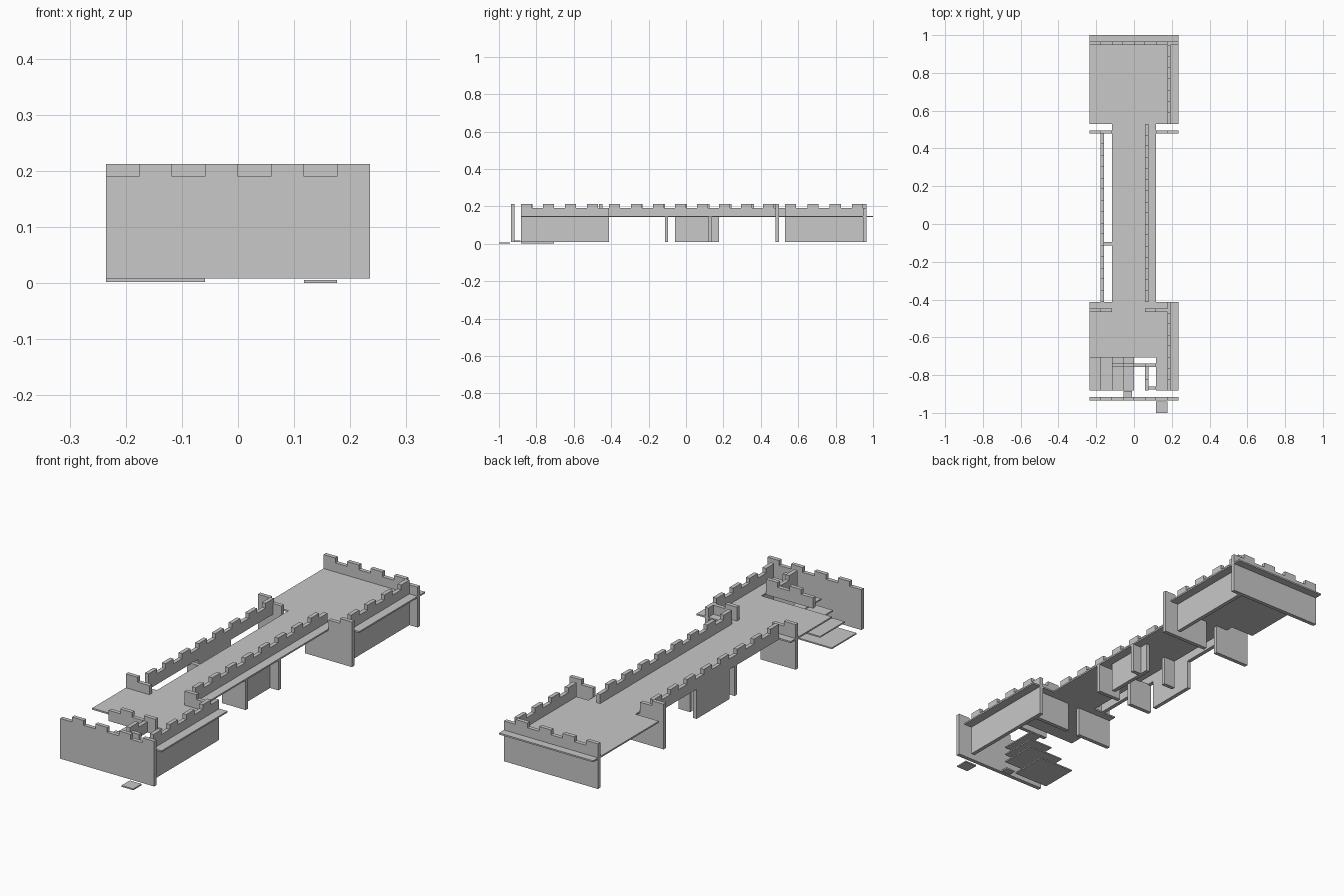
import bpy, bmesh

if "Cube" in bpy.data.objects:
    bpy.data.objects.remove(bpy.data.objects["Cube"])

U = 2 / 34            # grid module
T = 0.018             # wall thickness
Z0, ZF, ZC, ZT = 0.008, 0.142, 0.19, 0.212   # wall foot, deck underside, notch, merlon top
ZD = 0.149            # deck top

stone = bpy.data.materials.new("grey stone")
stone.diffuse_color = (0.58, 0.58, 0.58, 1)
stone.use_nodes = True
stone.node_tree.nodes["Principled BSDF"].inputs["Base Color"].default_value = stone.diffuse_color


def finish(bm, name):
    me = bpy.data.meshes.new(name)
    bmesh.ops.recalc_face_normals(bm, faces=bm.faces)
    bm.to_mesh(me)
    bm.free()
    me.materials.append(stone)
    ob = bpy.data.objects.new(name, me)
    bpy.context.collection.objects.link(ob)
    return ob


def prism(name, outline, axis, a, b):
    """Extrude a 2D outline from a to b along the chosen axis."""
    def place(p, d):
        return {'x': (d, p[0], p[1]), 'y': (p[0], d, p[1]), 'z': (p[0], p[1], d)}[axis]
    bm = bmesh.new()
    lo = [bm.verts.new(place(p, a)) for p in outline]
    hi = [bm.verts.new(place(p, b)) for p in outline]
    bm.faces.new(lo)
    bm.faces.new(hi[::-1])
    n = len(outline)
    for i in range(n):
        bm.faces.new((lo[i], lo[(i + 1) % n], hi[(i + 1) % n], hi[i]))
    return finish(bm, name)


def box(name, x0, x1, y0, y1, z0, z1):
    return prism(name, [(x0, y0), (x1, y0), (x1, y1), (x0, y1)], 'z', z0, z1)


def battlement(name, along, s0, s1, d, first, foot=ZF):
    """Crenellated wall from s0 to s1; first=0 starts with a merlon, 1 with a notch."""
    pts = [(s1, foot), (s0, foot)]
    n = round((s1 - s0) / U)
    for i in range(n):
        h = ZT if (i + first) % 2 == 0 else ZC
        for p in ((s0 + (s1 - s0) * i / n, h), (s0 + (s1 - s0) * (i + 1) / n, h)):
            if p != pts[-1]:
                pts.append(p)
    return prism(name, pts, 'y' if along == 'x' else 'x', d, d + T)


# Deck: two wide ends joined by a narrow walkway, with a stair opening in front
W, yA, yB, yC, yD = 4 * U, -15 * U, -12 * U, -7 * U, 9 * U
prism("deck", [(2 * U, yA), (W, yA), (W, yC), (2 * U, yC), (2 * U, yD), (W, yD),
               (W, 1), (-W, 1), (-W, yD), (-2 * U, yD), (-2 * U, yC), (-W, yC),
               (-W, yB), (2 * U, yB)], 'z', ZF, ZD)

# Outer battlements
battlement("front_wall", 'x', -W, W, -0.935, 1, Z0)
battlement("back_wall", 'x', -W, W, 0.947, 0, Z0)
battlement("front_room_side_wall", 'y', yA, yC, 3 * U, 0, Z0)
battlement("back_room_side_wall", 'y', yD, 0.947, 3 * U, 0, Z0)

# Walkway parapets
battlement("walkway_right_parapet", 'y', yC, yD, U, 0)
battlement("walkway_left_parapet", 'y', yC, 0.483, -3 * U, 0)

# Cross walls: battlement on top, longer wall below the deck
for side, y, top, low, first in (
        ("back_left", 0.478, (-4, -2), (-4, -1), 0),
        ("back_right", 0.478, (2, 4), (0, 4), 1),
        ("front_left", -0.465, (-4, -2), (-4, -1), 0),
        ("front_right", -0.465, (1, 3), (0, 3), 0)):
    battlement(side + "_cross_parapet", 'x', top[0] * U, top[1] * U, y, first)
    box(side + "_cross_wall", low[0] * U, low[1] * U, y, y + T, Z0, ZF + 0.004)

# Supports under the walkway
for name, x0, x1, y in (("left_front_pier", -3, -1, -0.113), ("right_front_pier", 0, 2, -0.113),
                        ("left_back_pier", -2, -1, 0.12), ("right_back_pier", 1, 2, 0.12)):
    box(name, x0 * U, x1 * U, y, y + T, Z0, ZF + 0.004)
for name, x in (("left_gate_wall", -3 * U), ("right_gate_wall", U)):
    box(name, x, x + T, -U, 3 * U, Z0, ZF + 0.004)

# Parapets around the stair opening
battlement("stair_parapet", 'x', -2 * U, 2 * U, -0.757, 1)
battlement("stair_side_parapet", 'y', yA, -0.757, U, 0)
box("stair_end_parapet", U + T, 2 * U, -0.877, -0.859, ZF, ZC)

# Stair treads rising towards the opening
for i in range(4):
    z = 0.002 + i * 0.036
    box("stair_tread_%d" % (i + 1), (i - 4) * U, min(i - 1, 0) * U, yA, yB, z, z + 0.006)

# Doorsteps
box("outer_doorstep", 2 * U, 3 * U, -1, -0.941, 0, 0.006)
box("inner_doorstep", -0.055, -0.01, -0.93, -0.885, 0.01, 0.017)
